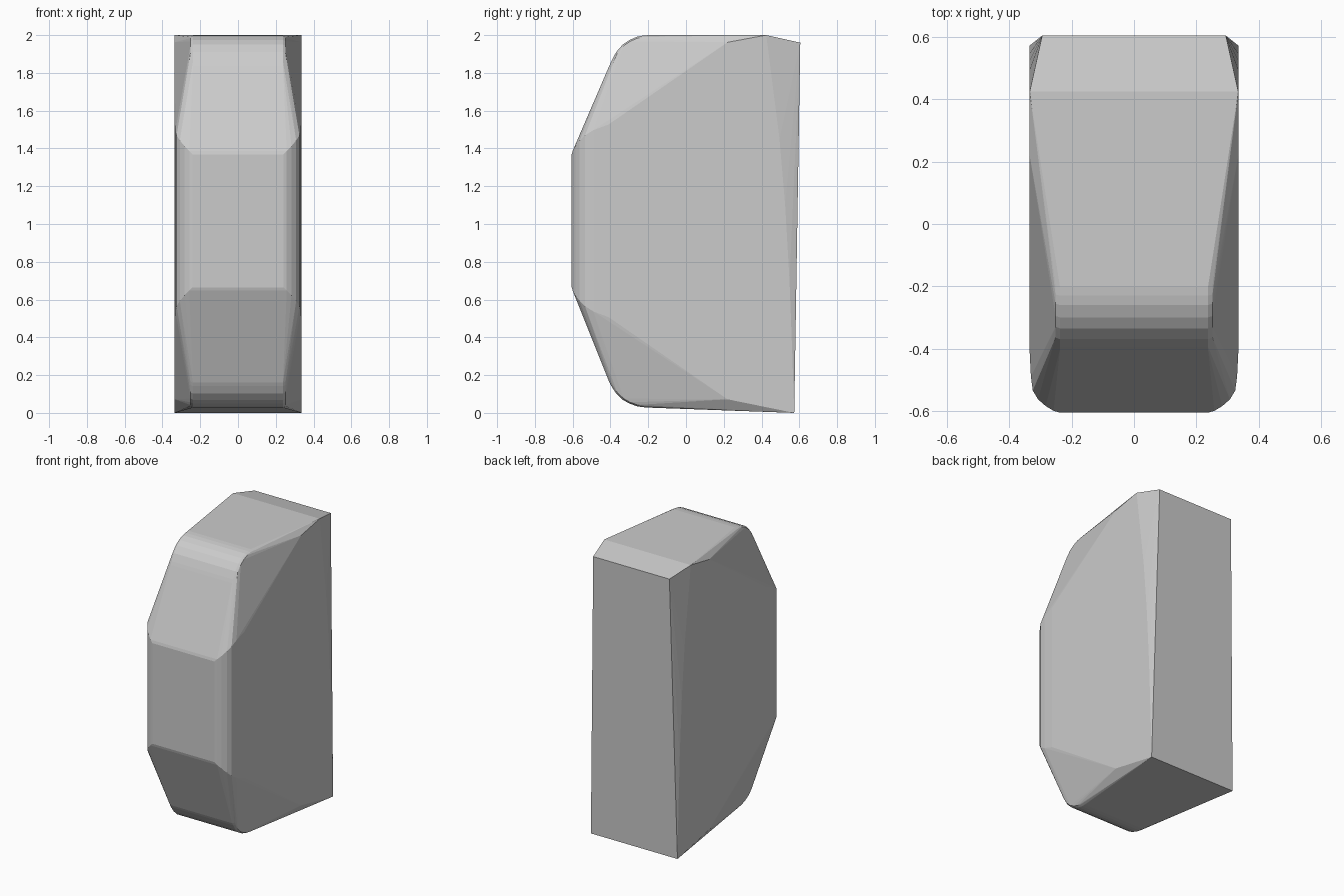
import bpy, bmesh, math

if "Cube" in bpy.data.objects:
    bpy.data.objects.remove(bpy.data.objects["Cube"])

pts = []

# Rounded front-top shoulder profile (y, z), reused for the bottom
shoulder = [(-.405, 1.84), (-.395, 1.862), (-.37, 1.91), (-.335, 1.95),
            (-.30, 1.974), (-.26, 1.991), (-.23, 1.997), (-.20, 2.0)]
for y, z in shoulder:
    for zz in (z, 2.0 - z + .028 * max(0, (z - 1.84) / .16)):
        pts.append((.238, y, zz))
        # slightly inset row softens the corner
        pts.append((.252, y * .985, 1 + (zz - 1) * .993))

# Front panel edge, rounded into the flat side
for x, y, dz in [(.24, -.605, .352), (.258, -.6, .37), (.283, -.585, .395),
                 (.308, -.563, .425), (.325, -.535, .452), (.331, -.49, .48),
                 (.335, -.41, .51), (.335, .22, .945)]:
    pts += [(x, y, 1.017 + dz), (x, y, 1.017 - dz)]

# Curved rear edge of the flat side
for y, z in [(.425, 2.0), (.46, 1.75), (.495, 1.45), (.525, 1.1),
             (.548, .7), (.563, .3), (.573, 0)]:
    pts.append((.335, y, z))

# Top corner of the back face
pts.append((.295, .605, 1.96))

# Convex body from mirrored points
bm = bmesh.new()
for x, y, z in pts:
    for s in (1, -1):
        bm.verts.new((s * x, y, z))
hull = bmesh.ops.convex_hull(bm, input=bm.verts[:])
loose = [v for v in bm.verts if not v.link_faces]
bmesh.ops.delete(bm, geom=loose, context='VERTS')
bmesh.ops.dissolve_limit(bm, angle_limit=math.radians(.5),
                         verts=bm.verts[:], edges=bm.edges[:])
bmesh.ops.recalc_face_normals(bm, faces=bm.faces[:])
mesh = bpy.data.meshes.new("faceted_body")
bm.to_mesh(mesh)
bm.free()
body = bpy.data.objects.new("faceted_body", mesh)
bpy.context.collection.objects.link(body)
